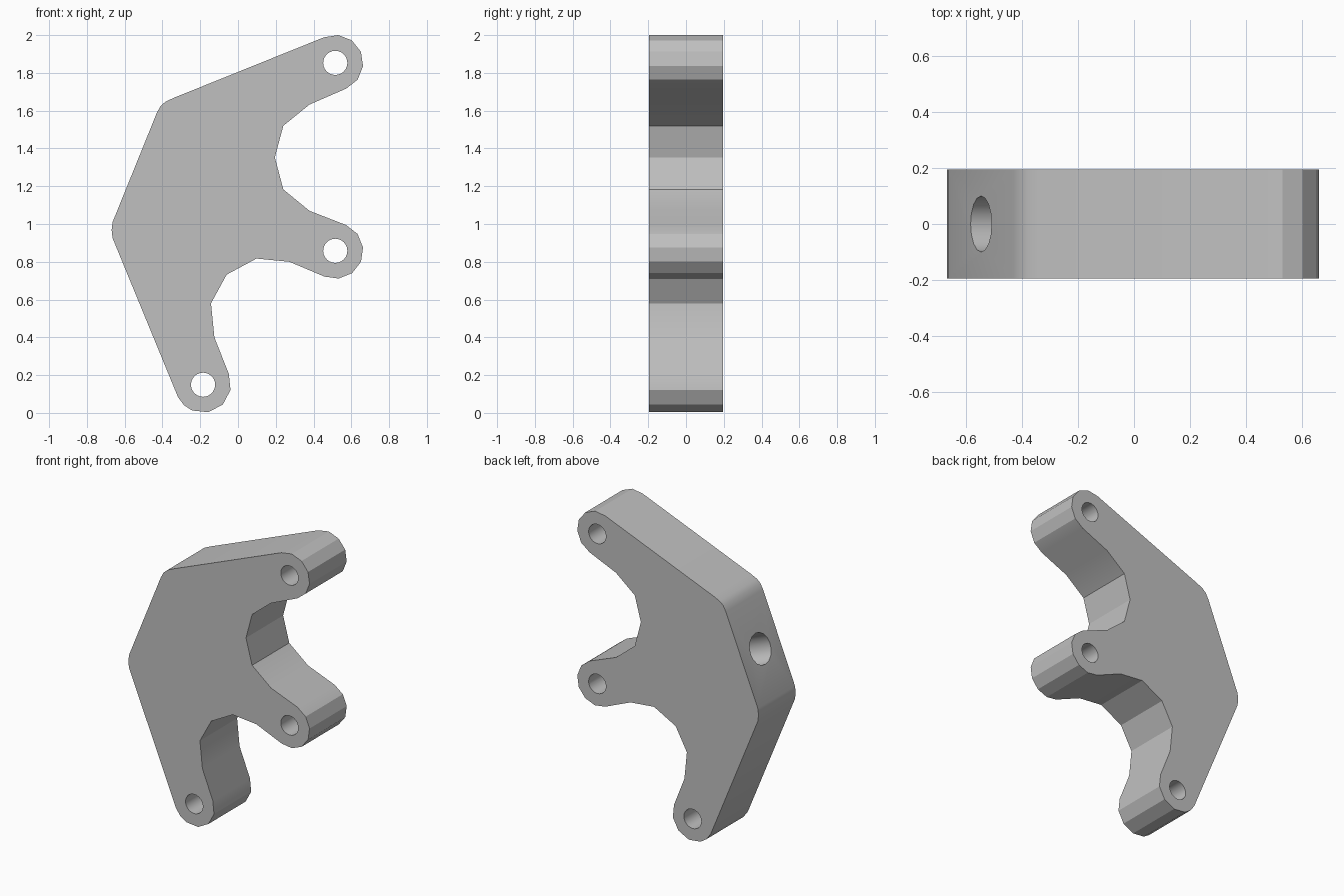
import bpy
import bmesh
from math import radians, cos, sin
from mathutils import Vector

if "Cube" in bpy.data.objects:
    bpy.data.objects.remove(bpy.data.objects["Cube"], do_unlink=True)

HALF_DEPTH = 0.195
LUG_RADIUS = 0.148
PIN_RADIUS = 0.064
BORE_RADIUS = 0.1
BORE_DEPTH = 0.5

# Pin hole centres (x, z) at the tips of the three arms
upper_pin = Vector((0.515, 1.853))
middle_pin = Vector((0.515, 0.858))
lower_pin = Vector((-0.185, 0.149))


def arc(centre, angles):
    """Points of a rounded arm tip at the given angles in degrees."""
    return [centre + LUG_RADIUS * Vector((cos(radians(a)), sin(radians(a))))
            for a in angles]


def steps(start, end, count):
    return [start + (end - start) * i / count for i in range(count + 1)]


# Plate outline, clockwise from the top arm
outline = arc(upper_pin, steps(114, -67, 6))
outline += [(0.378, 1.632), (0.24, 1.52), (0.195, 1.353), (0.24, 1.183), (0.378, 1.07)]
outline += arc(middle_pin, steps(67, -113, 6))
outline += [(0.272, 0.8), (0.098, 0.817), (-0.06, 0.732), (-0.143, 0.58), (-0.125, 0.4)]
outline += arc(lower_pin, steps(23, -113, 4) + [-133, -154])
outline += [(-0.664, 0.925), (-0.669, 0.967), (-0.664, 1.01)]
outline += [(-0.43, 1.588), (-0.41, 1.625), (-0.383, 1.648), (-0.34, 1.668)]


def extrude_plate(name, points):
    bm = bmesh.new()
    face = bm.faces.new([bm.verts.new((p[0], -HALF_DEPTH, p[1])) for p in points])
    result = bmesh.ops.extrude_face_region(bm, geom=[face])
    moved = [v for v in result["geom"] if isinstance(v, bmesh.types.BMVert)]
    bmesh.ops.translate(bm, verts=moved, vec=(0, 2 * HALF_DEPTH, 0))
    bmesh.ops.recalc_face_normals(bm, faces=bm.faces)
    mesh = bpy.data.meshes.new(name)
    bm.to_mesh(mesh)
    bm.free()
    obj = bpy.data.objects.new(name, mesh)
    bpy.context.collection.objects.link(obj)
    return obj


def drill(target, centre, axis, radius, length, sides):
    """Cut a round hole along the axis and discard the cutter."""
    bpy.ops.mesh.primitive_cylinder_add(
        vertices=sides, radius=radius, depth=length, location=centre,
        rotation=axis.to_track_quat("Z", "Y").to_euler())
    cutter = bpy.context.object
    cutter.hide_render = True
    cut = target.modifiers.new("hole", "BOOLEAN")
    cut.operation = "DIFFERENCE"
    cut.solver = "EXACT"
    cut.object = cutter
    bpy.context.view_layer.objects.active = target
    bpy.ops.object.modifier_apply(modifier=cut.name)
    bpy.data.objects.remove(cutter, do_unlink=True)


plate = extrude_plate("bracket_plate", outline)

# Pin holes straight through the arms
for pin in (upper_pin, middle_pin, lower_pin):
    drill(plate, Vector((pin.x, 0, pin.y)), Vector((0, 1, 0)), PIN_RADIUS, 1, 24)

# Blind bore, square to the upper slanted edge
edge = Vector((0.234, 0, 0.578)).normalized()
inward = Vector((edge.z, 0, -edge.x))
mouth = Vector((-0.546, 0, 1.3))
drill(plate, mouth, inward, BORE_RADIUS, 2 * BORE_DEPTH, 16)

# Plain grey finish
grey = bpy.data.materials.new("plain grey")
grey.use_nodes = True
colour = (0.53, 0.53, 0.53, 1)
grey.diffuse_color = colour
grey.node_tree.nodes["Principled BSDF"].inputs["Base Color"].default_value = colour
plate.data.materials.clear()
plate.data.materials.append(grey)

# Smooth the gentle bends and keep the facets crisp
bpy.ops.object.select_all(action="DESELECT")
plate.select_set(True)
bpy.context.view_layer.objects.active = plate
bpy.ops.object.shade_smooth_by_angle(angle=radians(26))
